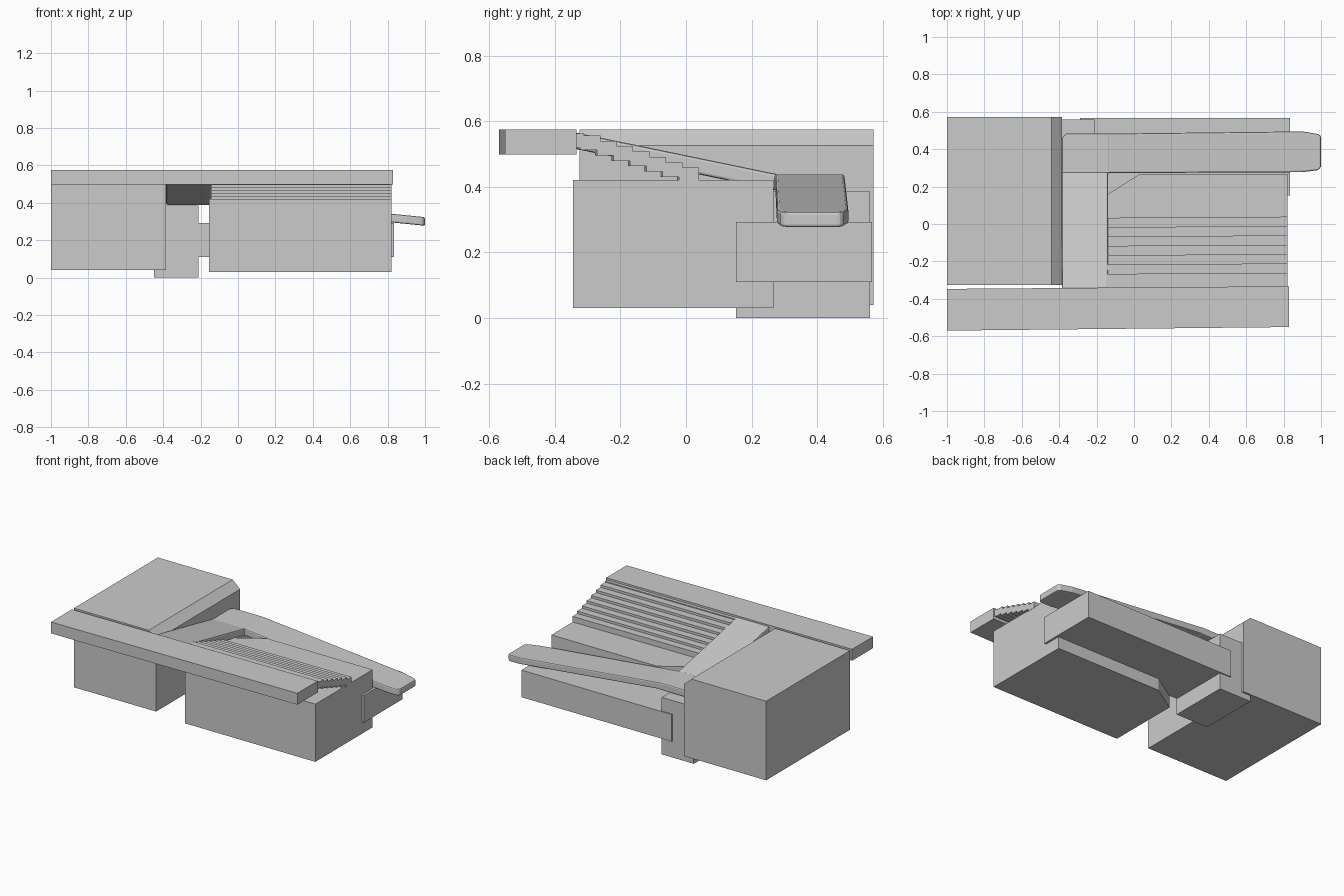
import bpy, bmesh
from mathutils import Vector

if "Cube" in bpy.data.objects:
    bpy.data.objects.remove(bpy.data.objects["Cube"])


def prism(name, points, offset, bevel=0.0):
    """Extrude a planar outline of 3D points by an offset vector."""
    bm = bmesh.new()
    base = [bm.verts.new(p) for p in points]
    top = [bm.verts.new(Vector(p) + Vector(offset)) for p in points]
    bm.faces.new(base)
    bm.faces.new(top)
    n = len(points)
    for i in range(n):
        j = (i + 1) % n
        bm.faces.new((base[i], base[j], top[j], top[i]))
    bmesh.ops.recalc_face_normals(bm, faces=bm.faces)
    mesh = bpy.data.meshes.new(name)
    bm.to_mesh(mesh)
    bm.free()
    obj = bpy.data.objects.new(name, mesh)
    bpy.context.collection.objects.link(obj)
    if bevel:
        mod = obj.modifiers.new("soft_edges", 'BEVEL')
        mod.width = bevel
        mod.segments = 2
        mod.limit_method = 'ANGLE'
    return obj


def slab(name, outline, z0, z1, bevel=0.0):
    return prism(name, [(x, y, z0) for x, y in outline], (0, 0, z1 - z0), bevel)


def box(name, x0, x1, y0, y1, z0, z1):
    return slab(name, [(x0, y0), (x1, y0), (x1, y1), (x0, y1)], z0, z1)


# Tall left block with a chamfered upper edge
left = [(-1, .04), (-.385, .04), (-.385, .525), (-.44, .575), (-1, .575)]
prism("left_block", [(x, -.325, z) for x, z in left], (0, .897, 0))

# Main block with one cut corner
slab("main_block", [(-.155, -.345), (.82, -.345), (.82, .267),
                    (.03, .267), (-.155, .15)], .03, .42)

# Front walkway, very slightly skewed in plan
slab("front_walkway", [(-1, -.57), (.83, -.551), (.83, -.333), (-1, -.347)], .498, .575)

# Supporting foot and low rear bar
box("ramp_foot", -.45, -.21, .152, .56, 0, .385)
box("rear_bar", -.29, .835, .152, .567, .11, .293)

# Staircase of overlapping treads
for i in range(8):
    y1 = .033 - .05 * i
    y0 = max(y1 - .06, -.345)
    z1 = .458 + .0163 * i
    if i == 7:
        z1 = .562
    slab(f"stair_tread_{i + 1}", [(-.145, y0), (.822, y0 + .006),
                                  (.822, y1 + .006), (-.145, y1)], z1 - .044, z1)

# Upper ramp going back and down from the walkway
prism("upper_ramp", [(-.385, -.345, .517), (-.14, -.345, .517),
                     (-.14, .28, .388), (-.385, .28, .388)], (0, 0, .05), .008)

# Corner landing
slab("ramp_landing", [(-.385, .27), (-.13, .27), (-.13, .483),
                      (-.365, .483), (-.385, .46)], .388, .438, .008)

# Lower ramp running to the right with a tapered tip
plan = [(-.145, .272), (.9, .277), (.985, .288), (1, .305),
        (1, .47), (.985, .481), (.9, .495), (-.145, .483)]
prism("lower_ramp", [(x, y, .391 - .1 * (x + .14)) for x, y in plan], (0, 0, .046), .008)
